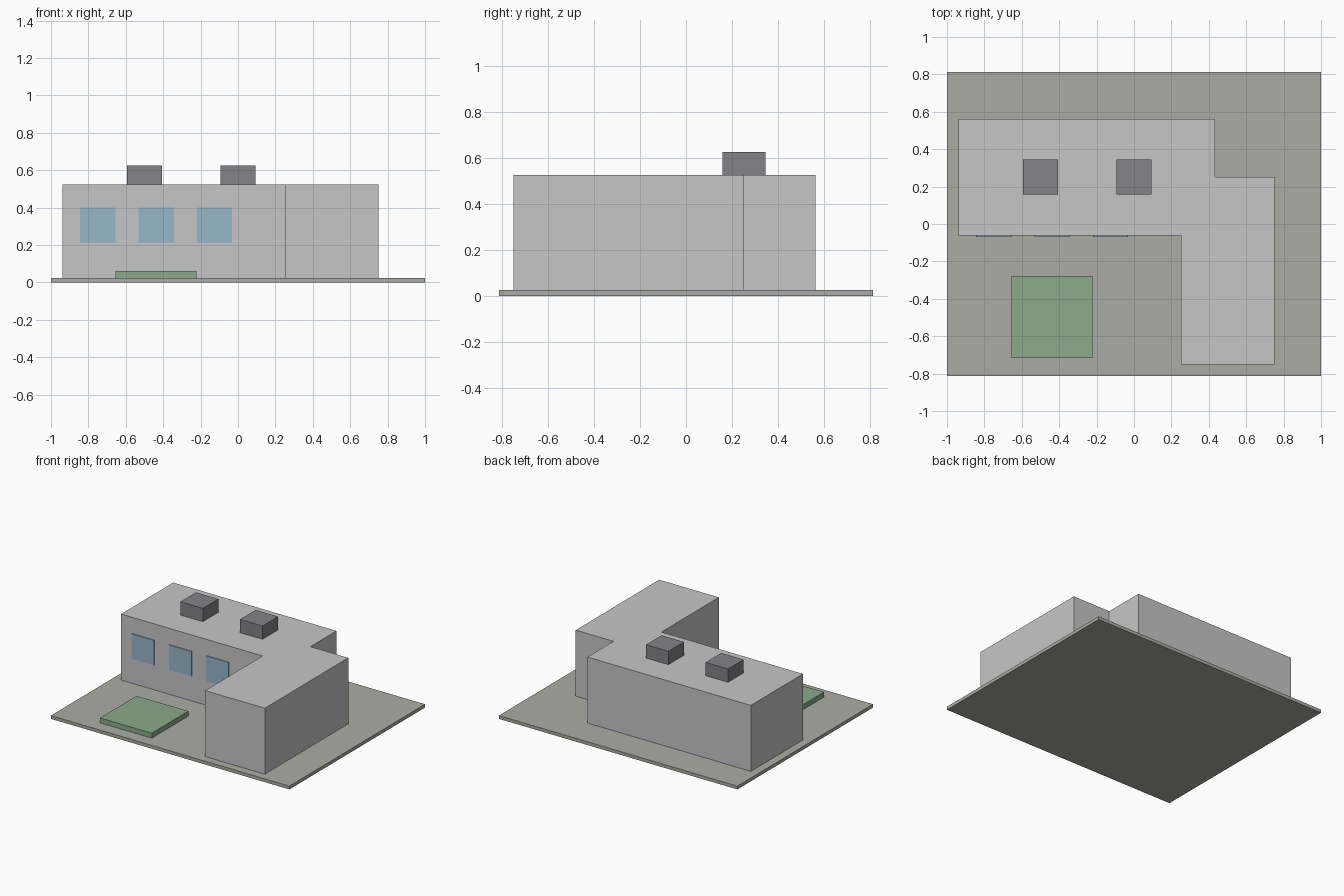
import bpy
import bmesh

default = bpy.data.objects.get("Cube")
if default:
    bpy.data.objects.remove(default, do_unlink=True)


def material(name, r, g, b):
    """Flat material from 8-bit display values, stored as linear."""
    def linear(v):
        v /= 255
        return v / 12.92 if v <= 0.04045 else ((v + 0.055) / 1.055) ** 2.4
    colour = (linear(r), linear(g), linear(b), 1)
    mat = bpy.data.materials.new(name)
    mat.use_nodes = True
    mat.diffuse_color = colour
    mat.node_tree.nodes["Principled BSDF"].inputs["Base Color"].default_value = colour
    return mat


def prism(name, outline, bottom, top, mat):
    """Extrude a plan outline upwards into a closed solid."""
    bm = bmesh.new()
    base = bm.faces.new([bm.verts.new((x, y, bottom)) for x, y in outline])
    sides = bmesh.ops.extrude_face_region(bm, geom=[base], use_keep_orig=True)
    verts = [e for e in sides["geom"] if isinstance(e, bmesh.types.BMVert)]
    bmesh.ops.translate(bm, verts=verts, vec=(0, 0, top - bottom))
    bmesh.ops.recalc_face_normals(bm, faces=bm.faces)
    mesh = bpy.data.meshes.new(name)
    bm.to_mesh(mesh)
    bm.free()
    mesh.materials.append(mat)
    obj = bpy.data.objects.new(name, mesh)
    bpy.context.collection.objects.link(obj)
    return obj


def box(name, x0, x1, y0, y1, bottom, top, mat):
    return prism(name, [(x0, y0), (x1, y0), (x1, y1), (x0, y1)], bottom, top, mat)


paving = material("paving_grey_green", 170, 172, 163)
concrete = material("wall_light_grey", 198, 198, 198)
metal = material("roof_unit_grey", 130, 130, 136)
grass = material("lawn_green", 139, 170, 139)
glass = material("window_blue", 150, 182, 202)

GROUND = 0.025
ROOF = 0.525
FRONT = -0.0625

# Ground slab and raised lawn
box("ground_slab", -1, 1, -0.8125, 0.8125, 0, GROUND, paving)
box("lawn_bed", -0.656, -0.222, -0.716, -0.278, GROUND, 0.0625, grass)

# Main block with the side wing joined into one outline
building = [(-0.9375, FRONT), (0.25, FRONT), (0.25, -0.75), (0.75, -0.75),
            (0.75, 0.25), (0.4325, 0.25), (0.4325, 0.5625), (-0.9375, 0.5625)]
prism("building", building, GROUND, ROOF, concrete)

# Roof units
for i, x in enumerate((-0.5, 0)):
    box(f"roof_unit_{i + 1}", x - 0.094, x + 0.094, 0.158, 0.345, ROOF, 0.626, metal)

# Front windows
for i in range(3):
    x = -0.75 + i * 0.3125
    box(f"window_{i + 1}", x - 0.094, x + 0.094, FRONT - 0.006, FRONT, 0.213, 0.402, glass)
